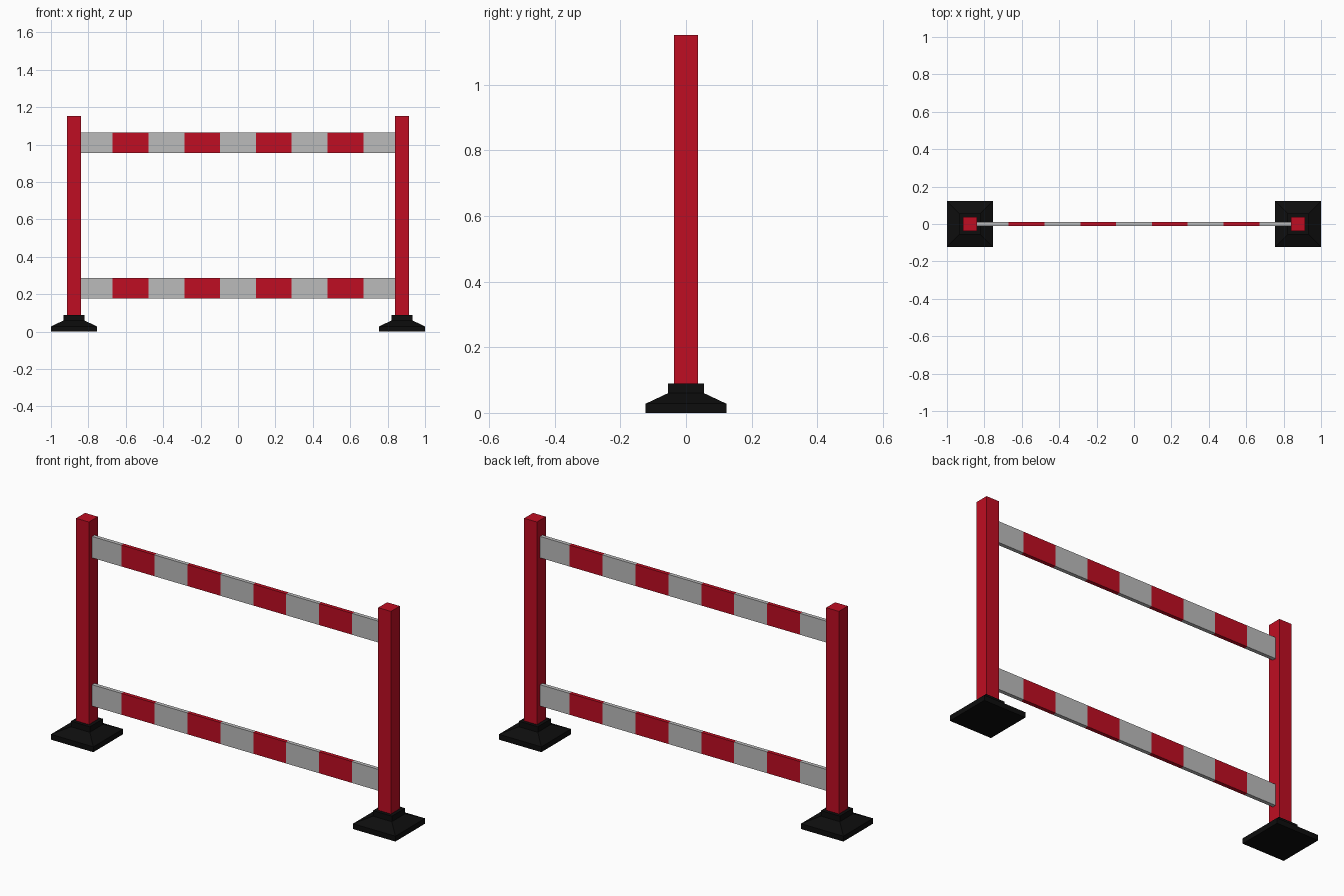
import bpy
import bmesh

cube = bpy.data.objects.get("Cube")
if cube:
    bpy.data.objects.remove(cube, do_unlink=True)


def make_material(name, color):
    mat = bpy.data.materials.new(name)
    mat.use_nodes = True
    rgba = (*color, 1.0)
    mat.diffuse_color = rgba
    mat.node_tree.nodes["Principled BSDF"].inputs["Base Color"].default_value = rgba
    return mat


red = make_material("red paint", (0.52, 0.004, 0.016))
grey = make_material("light grey paint", (0.5, 0.5, 0.5))
black = make_material("black rubber", (0.004, 0.004, 0.004))


def stack(name, sections, location, materials, rule=None):
    """Loft rectangles (half width, half depth, height) into a closed solid."""
    bm = bmesh.new()
    rings = []
    for hx, hy, z in sections:
        corners = ((-hx, -hy), (hx, -hy), (hx, hy), (-hx, hy))
        rings.append([bm.verts.new((x, y, z)) for x, y in corners])
    bm.faces.new(rings[0][::-1])
    bm.faces.new(rings[-1])
    for low, high in zip(rings, rings[1:]):
        for i in range(4):
            j = (i + 1) % 4
            bm.faces.new((low[i], low[j], high[j], high[i]))
    if rule:
        rule(bm)
    bmesh.ops.recalc_face_normals(bm, faces=bm.faces)
    mesh = bpy.data.meshes.new(name)
    bm.to_mesh(mesh)
    bm.free()
    for mat in materials:
        mesh.materials.append(mat)
    obj = bpy.data.objects.new(name, mesh)
    obj.location = location
    bpy.context.collection.objects.link(obj)
    return obj


POST_X = 0.877
RAIL_HALF = 0.861
STRIPES = 9
STEP = 2 * RAIL_HALF / STRIPES


def stripe(bm):
    """Cut the rail into equal bands and colour every second one red."""
    for k in range(1, STRIPES):
        bmesh.ops.bisect_plane(
            bm, geom=bm.verts[:] + bm.edges[:] + bm.faces[:],
            plane_co=(-RAIL_HALF + k * STEP, 0, 0), plane_no=(1, 0, 0))
    for face in bm.faces:
        x = face.calc_center_median().x
        band = min(int((x + RAIL_HALF) / STEP), STRIPES - 1)
        face.material_index = band % 2


# Posts on stepped rubber feet
for side, sign in (("left", 1), ("right", -1)):
    place = (sign * POST_X, 0, 0)
    stack(side + "_foot",
          [(0.123, 0.123, 0), (0.123, 0.123, 0.028),
           (0.055, 0.055, 0.06), (0.055, 0.055, 0.089)], place, [black])
    stack(side + "_post",
          [(0.037, 0.037, 0.06), (0.037, 0.037, 1.152)], place, [red])

# Striped rails
for name, z in (("lower_rail", 0.232), ("upper_rail", 1.01)):
    stack(name, [(RAIL_HALF, 0.01, -0.056), (RAIL_HALF, 0.01, 0.056)],
          (0, 0, z), [grey, red], stripe)
